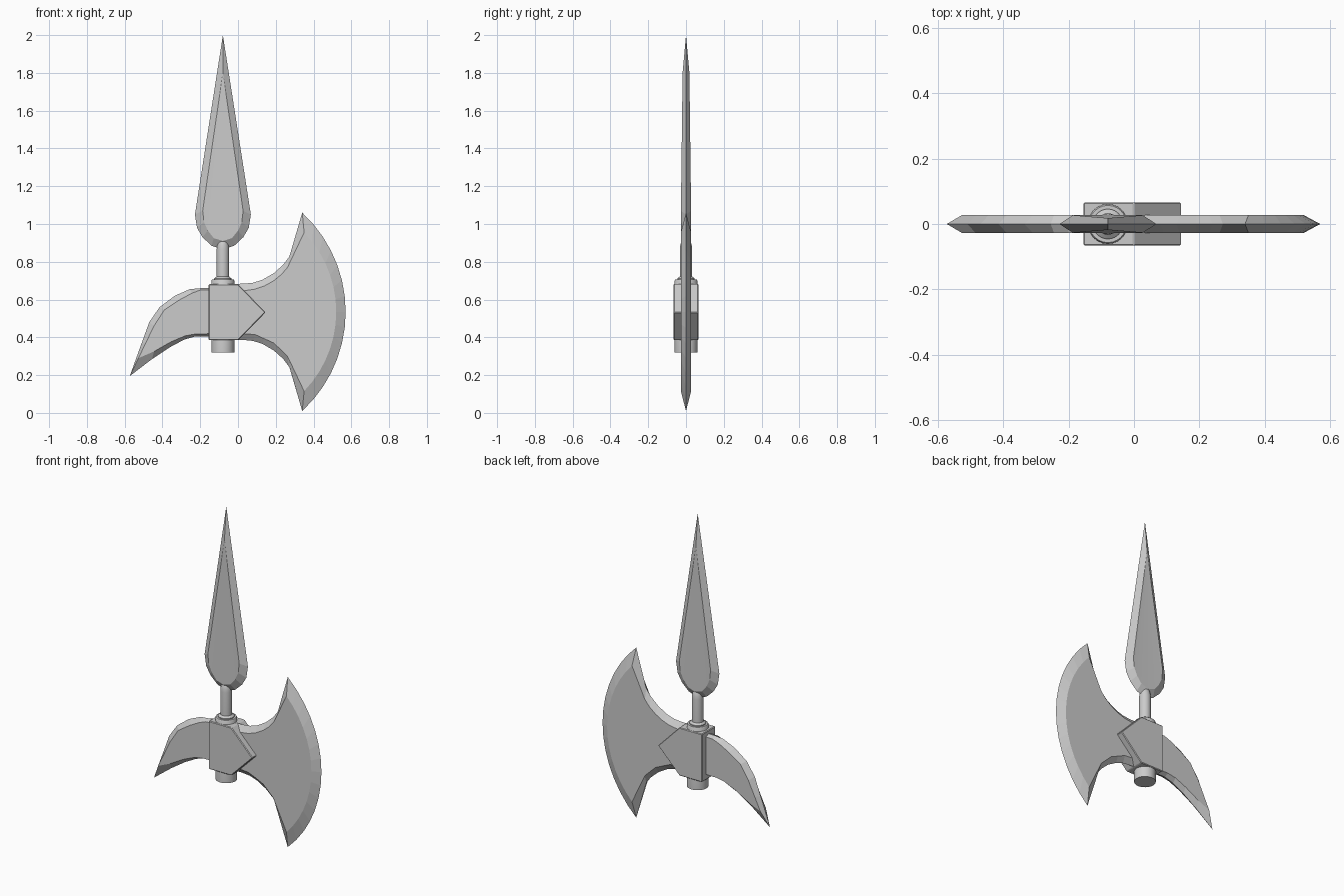
import bpy, bmesh, math

if "Cube" in bpy.data.objects:
    bpy.data.objects.remove(bpy.data.objects["Cube"])

CX, CZ = -0.08, 0.535      # shaft axis, axe mid height


def finish(bm, name, smooth=False):
    bmesh.ops.recalc_face_normals(bm, faces=bm.faces)
    me = bpy.data.meshes.new(name)
    bm.to_mesh(me)
    bm.free()
    ob = bpy.data.objects.new(name, me)
    bpy.context.collection.objects.link(ob)
    if smooth:
        bpy.context.view_layer.objects.active = ob
        ob.select_set(True)
        bpy.ops.object.shade_smooth_by_angle(angle=math.radians(35))
        ob.select_set(False)
    return ob


def blade(name, outer, inner):
    """Sharp outline at y=0, ground up to flat faces; inner = (x, z, half thickness)."""
    bm = bmesh.new()
    edge = [bm.verts.new((x, 0, z)) for x, z in outer]
    n = len(edge)
    for s in (-1, 1):
        ring = [bm.verts.new((x, s * h, z)) for x, z, h in inner]
        for i in range(n):
            j = (i + 1) % n
            bm.faces.new((edge[i], edge[j], ring[j], ring[i]))
        cap = bm.faces.new(ring)
        bmesh.ops.triangulate(bm, faces=[cap])
    return finish(bm, name)


def lathe(name, profile, n=24):
    """Solid of revolution about the shaft axis; profile = (radius, z)."""
    bm = bmesh.new()
    rings = [[bm.verts.new((CX + r * math.cos(2 * math.pi * k / n),
                            r * math.sin(2 * math.pi * k / n), z)) for k in range(n)]
             for r, z in profile]
    for a, b in zip(rings, rings[1:]):
        for k in range(n):
            bm.faces.new((a[k], a[(k + 1) % n], b[(k + 1) % n], b[k]))
    bm.faces.new(rings[0])
    bm.faces.new(rings[-1])
    return finish(bm, name, True)


def arc(xtip, half, sag, n=14):
    """Bulging arc from the upper tip to the lower tip."""
    r = (half * half + sag * sag) / (2 * sag)
    a = math.asin(half / r)
    c = xtip + sag - r
    return [(c + r * math.cos(a - 2 * a * i / n), r * math.sin(a - 2 * a * i / n))
            for i in range(n + 1)]


# Axe blade, symmetric about CZ
T = 0.027
neck_out = [(-.03, .148), (.03, .149), (.08, .154), (.13, .17), (.19, .205), (.24, .25), (.272, .293)]
neck_in = [(-.03, .112), (.04, .113), (.09, .12), (.14, .137), (.19, .165), (.23, .198), (.262, .235)]


def axe_outline(neck, edge):
    pts = neck + edge + [(x, -z) for x, z in reversed(neck)]
    return [(x, z + CZ) for x, z in pts]


blade("axe_blade", axe_outline(neck_out, arc(.34, .525, .23)),
      [(x, z, T) for x, z in axe_outline(neck_in, arc(.35, .42, .17))])

# Back hook
hook_out = [(-.10, .662), (-.20, .66), (-.255, .655), (-.335, .62), (-.415, .56), (-.47, .48),
            (-.51, .37), (-.573, .195),
            (-.455, .285), (-.36, .348), (-.285, .388), (-.225, .405), (-.10, .405)]
hook_in = [(-.10, .652), (-.20, .65), (-.245, .633), (-.31, .598), (-.39, .545), (-.445, .46),
           (-.485, .37), (-.527, .29),
           (-.445, .325), (-.355, .376), (-.28, .408), (-.225, .418), (-.10, .42)]
blade("back_hook", hook_out, [(x, z, T) for x, z in hook_in])

# Spear blade, symmetric about the shaft axis (bottom, sides, tip)
side_out = [(.06, .885), (.108, .93), (.137, .98), (.148, 1.05)]
side_in = [(.048, .925), (.08, .965), (.1, 1.01), (.107, 1.07)]


def spear_outline(bottom, side, tip):
    pts = [(0, bottom)] + side + [(0, tip)] + [(-x, z) for x, z in reversed(side)]
    return [(x + CX, z) for x, z in pts]


blade("spear_blade", spear_outline(.865, side_out, 2.0),
      [(x, z, .018 if z > 1.5 else T) for x, z in spear_outline(.91, side_in, 1.8)])

# Socket block: pentagon prism with softened edges
bm = bmesh.new()
pent = [(-.155, .385), (0, .385), (.146, .532), (0, .682), (-.155, .682)]
rings = [[bm.verts.new((x, y, z)) for x, z in pent] for y in (-.066, .066)]
for r in rings:
    bm.faces.new(r)
for i in range(5):
    j = (i + 1) % 5
    bm.faces.new((rings[0][i], rings[0][j], rings[1][j], rings[1][i]))
block = finish(bm, "socket_block")
bev = block.modifiers.new("bevel", 'BEVEL')
bev.width, bev.segments = 0.004, 1

# Shaft sleeve through the block, and the spear neck
lathe("shaft_sleeve", [(.061, .32), (.061, .70), (.057, .706)])
lathe("spear_neck", [(.046, .69), (.046, .712), (.033, .722), (.033, .865),
                     (.031, .885), (.026, .905), (.016, .92), (.004, .925)])
